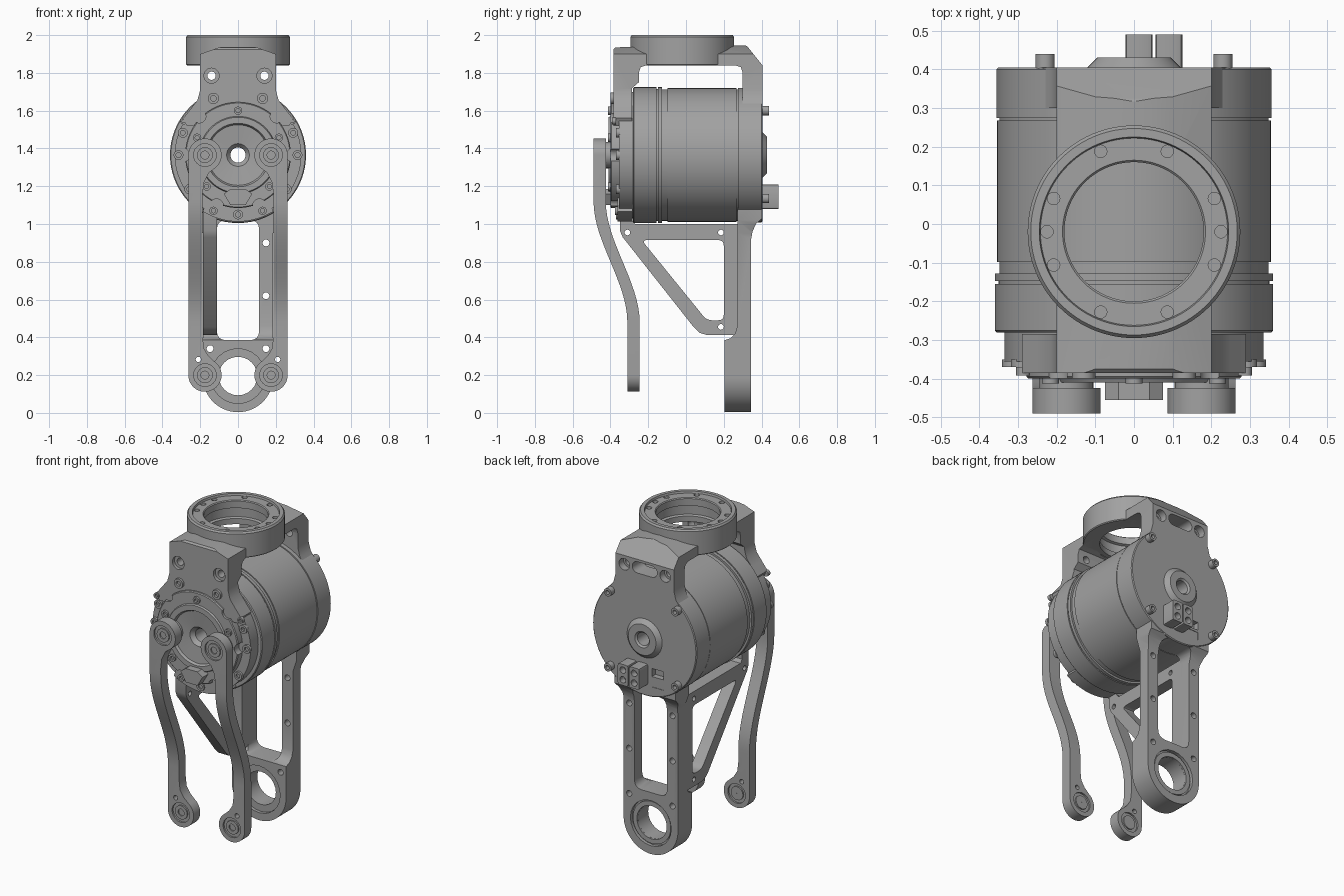
import bpy, bmesh
from math import sin, cos, pi, radians
from mathutils import Vector

if "Cube" in bpy.data.objects:
    bpy.data.objects.remove(bpy.data.objects["Cube"])

metal = bpy.data.materials.new("machined grey")
metal.use_nodes = True
GREY = (0.36, 0.36, 0.36, 1)
metal.diffuse_color = GREY
metal.node_tree.nodes["Principled BSDF"].inputs["Base Color"].default_value = GREY

AXIS_Z = 1.365   # height of the motor axis
PIN_Z = 0.2      # height of the lower pivots
parts = []


def finish(name, bm):
    bmesh.ops.recalc_face_normals(bm, faces=bm.faces)
    mesh = bpy.data.meshes.new(name)
    bm.to_mesh(mesh)
    bm.free()
    mesh.materials.append(metal)
    obj = bpy.data.objects.new(name, mesh)
    bpy.context.collection.objects.link(obj)
    parts.append(obj)
    return obj


def place(axis, u, v, t):
    return {"x": (t, u, v), "y": (u, t, v), "z": (u, v, t)}[axis]


def plate(name, pts, axis, a, b):
    """Extrude a flat outline along an axis from a to b."""
    bm = bmesh.new()
    face = bm.faces.new([bm.verts.new(place(axis, u, v, a)) for u, v in pts])
    new = bmesh.ops.extrude_face_region(bm, geom=[face])["geom"]
    shift = Vector(place(axis, 0, 0, b - a))
    bmesh.ops.translate(bm, verts=[g for g in new if isinstance(g, bmesh.types.BMVert)], vec=shift)
    return finish(name, bm)


def arc(u, v, r, start, end, n=24):
    angles = [radians(start + (end - start) * i / n) for i in range(n + 1)]
    return [(u + r * cos(t), v + r * sin(t)) for t in angles]


def disc(name, u, v, r, axis, a, b, n=24):
    return plate(name, arc(u, v, r, 0, 360, n)[:-1], axis, a, b)


def box(u0, u1, v0, v1):
    return [(u0, v0), (u1, v0), (u1, v1), (u0, v1)]


def rounded(pts, r, n=4):
    """Round every corner of an outline."""
    out = []
    for i, p in enumerate(pts):
        p = Vector(p)
        before, after = Vector(pts[i - 1]), Vector(pts[(i + 1) % len(pts)])
        a = p + (before - p).normalized() * r
        b = p + (after - p).normalized() * r
        for k in range(n + 1):
            t = k / n
            out.append(tuple(a * (1 - t) ** 2 + p * 2 * t * (1 - t) + b * t * t))
    return out


def lathe(name, profile, axis, u, v, n=96):
    """Spin a closed (radius, along) profile about an axis."""
    bm = bmesh.new()
    rings = [[bm.verts.new(place(axis, u + r * cos(2 * pi * i / n), v + r * sin(2 * pi * i / n), t))
              for r, t in profile] for i in range(n)]
    m = len(profile)
    for i in range(n):
        a, b = rings[i], rings[(i + 1) % n]
        for j in range(m):
            k = (j + 1) % m
            bm.faces.new((a[j], a[k], b[k], b[j]))
    return finish(name, bm)


def combine(obj, tool, how="DIFFERENCE"):
    """Apply a boolean and discard the tool."""
    mod = obj.modifiers.new("bool", "BOOLEAN")
    mod.operation, mod.solver, mod.object = how, "EXACT", tool
    deps = bpy.context.evaluated_depsgraph_get()
    mesh = bpy.data.meshes.new_from_object(obj.evaluated_get(deps))
    obj.modifiers.clear()
    obj.data = mesh
    parts.remove(tool)
    bpy.data.objects.remove(tool)


def drill(obj, u, v, r, axis, a, b):
    combine(obj, disc("drill", u, v, r, axis, a, b))


def screw(name, x, z, r, y0, y1):
    """Cap screw facing front or back, with a socket in its head."""
    depth = (y0 - y1) * 0.5
    lathe(name, [(0.001, y0), (r, y0), (r, y1), (r * .5, y1), (r * .5, y1 + depth), (0.001, y1 + depth)],
          "y", x, z, 16)


# Motor: hub dish, front ring, banded drum, rear cap and hollow axle
motor = lathe("motor_body", [
    (.04, -.36), (.06, -.385), (.16, -.395), (.168, -.41), (.2, -.41), (.205, -.4), (.275, -.4), (.28, -.395),
    (.28, -.355), (.335, -.355), (.335, -.28), (.355, -.28), (.36, -.275), (.36, -.155), (.35, -.155),
    (.35, -.148), (.36, -.148), (.36, -.128), (.348, -.128), (.348, -.098), (.354, -.098), (.354, .268),
    (.348, .268), (.348, .274), (.356, .274), (.356, .4), (.351, .405), (.12, .405), (.095, .43),
    (.05, .43), (.04, .42)], "y", 0, AXIS_Z)
for angle in (0, 45, 135, 180, 247, 293):
    t = radians(angle)
    drill(motor, .29 * cos(t), AXIS_Z + .29 * sin(t), .035, "y", -.5, -.356)
for z in (1.075, 1.14):
    combine(motor, plate("socket", box(-.13, -.05, z, z + .05), "y", .37, .5))

# Screws on the hub, front ring and rear cap
for angle in (90, 270, 23, 157, 225, 315):
    t = radians(angle)
    screw("hub_screw", .235 * cos(t), AXIS_Z + .235 * sin(t), .022, -.39, -.412)
for angle in (0, 180, 270, 22, 158, 325, 215):
    t = radians(angle)
    screw("ring_screw", .315 * cos(t), AXIS_Z + .315 * sin(t), .026, -.35, -.37)
for x in (-.23, .23):
    for z in (1.135, 1.6):
        screw("cap_screw", x, z, .025, .39, .44)

# Rear power connectors, and the stop block on the hub
for x in (-.022, .055):
    plug = plate("power_connector", rounded(box(x, x + .07, 1.08, 1.21), .012, 2), "y", .38, .49)
    for z in (1.115, 1.175):
        drill(plug, x + .035, z, .02, "y", .45, .6)
stop = [(-.075, 1.16), (-.04, 1.1), (.04, 1.1), (.075, 1.16), (.04, 1.185), (-.04, 1.185)]
plate("stop_block", stop, "y", -.455, -.38)

# Top bracket: an arched side profile trimmed by the front outline
bracket = plate("top_bracket", [
    (-.385, 1.46), (-.385, 1.925), (-.375, 1.935), (.3, 1.955), (.325, 1.94), (.405, 1.84), (.405, 1.55),
    (.3, 1.55), (.3, 1.8), (.29, 1.83), (.26, 1.84), (-.21, 1.84), (-.24, 1.83), (-.25, 1.8),
    (-.25, 1.75), (-.285, 1.72), (-.285, 1.46)], "x", -.4, .4)
side = [(.27, 1.52), (.29, 1.56), (.25, 1.61), (.215, 1.655), (.2, 1.71), (.2, 1.88)]
top = [(.1, 1.915), (0, 1.925), (-.1, 1.915)]
crown = side[:-1] + [(.2, 1.9)] + [(x, z + .02) for x, z in top] + [(-.2, 1.9)]
outline = crown + [(-x, z) for x, z in reversed(side[:-1])]
combine(bracket, plate("trim", outline, "y", -.6, .6), "INTERSECT")
drill(bracket, 0, -.02, .21, "z", 1.78, 2.1)
for x in (-.14, .14):
    drill(bracket, x, 1.785, .022, "y", -.6, .6)
    drill(bracket, x, 1.785, .04, "y", -.6, -.365)
    drill(bracket, x, 1.785, .036, "y", .36, .6)
    screw("bracket_screw", x * .93, 1.665, .03, -.37, -.4)
    screw("foot_screw", x * 2.05, 1.545, .018, -.37, -.392)
slot = arc(.05, 1.79, .035, -90, 90, 10) + arc(-.05, 1.79, .035, 90, 270, 10)
combine(bracket, plate("slot", slot, "y", .2, .6))

# Top mounting flange with a bolt circle
flange = lathe("top_flange", [
    (.18, 1.84), (.27, 1.84), (.275, 1.845), (.275, 1.99), (.267, 2), (.245, 2), (.242, 1.988),
    (.185, 1.988), (.18, 1.983), (.18, 1.94), (.195, 1.935), (.195, 1.88), (.18, 1.875)], "z", 0, -.02)
for angle in (0, 22.5, 67.5, 112.5, 157.5, 180, 202.5, 247.5, 292.5, 337.5):
    t = radians(angle)
    drill(flange, .225 * cos(t), -.02 + .225 * sin(t), .016, "z", 1.95, 2.1)

# Rear leg: side profile trimmed by a rounded outline, with a window and an eye
leg = plate("rear_leg", [
    (.205, -.1), (.345, -.1), (.345, .92), (.352, .96), (.37, 1), (.402, 1.03), (.402, 1.14), (.272, 1.14),
    (.272, .46), (.26, .42), (.235, .395), (.205, .385)], "x", -.4, .4)
shape = arc(0, .19, .186, 180, 360, 40) + [(.186, .95), (.21, 1.02), (.21, 1.2),
                                           (-.21, 1.2), (-.21, 1.02), (-.186, .95)]
combine(leg, plate("trim", shape, "y", 0, .6), "INTERSECT")
window = rounded(box(-.112, .112, .385, 1.02), .05)
combine(leg, plate("window", window, "y", 0, .6))
drill(leg, 0, .195, .102, "y", 0, .6)
drill(leg, 0, .195, .14, "y", .325, .6)
drill(leg, 0, .195, .145, "y", 0, .225)
lathe("leg_bearing", [(.102, .235), (.13, .235), (.13, .335), (.102, .335)], "y", 0, .195, 48)
for x in (-.148, .148):
    for z in (.34, .62, .9):
        drill(leg, x, z, .018, "y", 0, .6)

# Triangular brace on one side, and the foot that ties it to the motor
brace = plate("side_brace", [
    (-.35, 1.1), (-.35, .965), (-.335, .93), (.04, .455), (.07, .425), (.11, .412), (.272, .412),
    (.272, 1.0), (-.27, 1.0), (-.285, 1.02), (-.285, 1.1)], "x", -.185, -.112)
hole = rounded([(-.235, .915), (.2, .915), (.2, .49), (.11, .49)], .03)
combine(brace, plate("triangle", hole, "x", -.4, 0))
for y, z in ((-.31, .955), (.185, .955), (.185, .455)):
    drill(brace, y, z, .015, "x", -.4, 0)
plate("brace_foot", arc(0, AXIS_Z, .352, 238, 302, 16) + [(.15, 1.17), (-.15, 1.17)], "y", -.362, -.284)
for x in (-.13, .13):
    screw("foot_bolt", x, 1.07, .022, -.35, -.375)

# Front link arms: an S-curved strip trimmed to two eyes and a bar
steps = [i / 16 for i in range(17)]
curve = [(-.457 + .179 * s * s * (3 - 2 * s), 1.12 - .64 * s) for s in steps]
curve = [(-.457, 1.6)] + curve + [(-.278, 0)]
strip = [(y - .0325, z) for y, z in curve] + [(y + .0325, z) for y, z in reversed(curve)]
link = (arc(.175, AXIS_Z, .088, 0, 235, 32) + [(.155, 1.27), (.18, 1.22), (.187, 1.16), (.187, .4),
        (.18, .34), (.155, .3)] + arc(.175, PIN_Z, .088, 125, 360, 32))
for sign, name in ((-1, "right"), (1, "left")):
    arm = plate(name + "_link_arm", strip, "x", -.4, .4)
    combine(arm, plate("trim", [(sign * x, z) for x, z in link], "y", -.8, 0), "INTERSECT")
    x = sign * .175
    for z, y in ((AXIS_Z, -.457), (PIN_Z, -.278)):
        drill(arm, x, z, .06, "y", y - .1, y - .022)
        drill(arm, x, z, .06, "y", y + .022, y + .1)
        screw(name + "_link_pin", x, z, .042, y + .03, y - .03)
    drill(arm, sign * .21, .283, .014, "y", -.5, -.1)
    disc(name + "_link_spacer", x, AXIS_Z, .07, "y", -.44, -.39, 32)

# Smooth the round surfaces, keeping edges crisp
for obj in parts:
    obj.data.shade_smooth()
    obj.data.set_sharp_from_angle(angle=radians(30))
